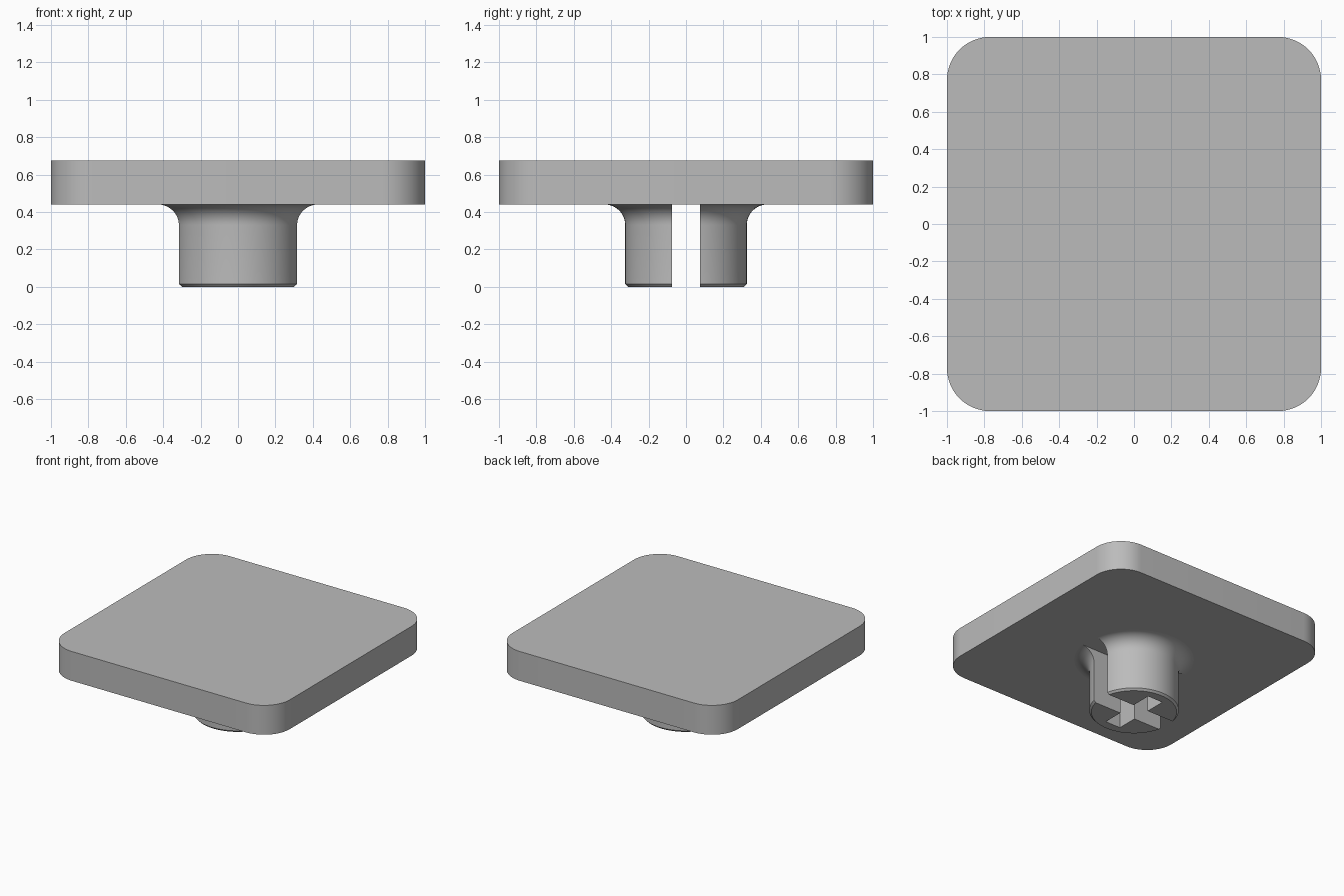
import bpy, bmesh, math
from mathutils import Matrix, Vector

default = bpy.data.objects.get("Cube")
if default:
    bpy.data.objects.remove(default, do_unlink=True)

grey = bpy.data.materials.new("plain grey")
grey.use_nodes = True
colour = (0.5, 0.5, 0.5, 1)
grey.diffuse_color = colour
grey.node_tree.nodes["Principled BSDF"].inputs["Base Color"].default_value = colour

PLATE_BOTTOM, PLATE_TOP = 0.44, 0.675
CORNER = 0.23
STEM_R, FILLET, CHAMFER = 0.325, 0.11, 0.015


def make_object(name, bm):
    bmesh.ops.recalc_face_normals(bm, faces=bm.faces[:])
    mesh = bpy.data.meshes.new(name)
    bm.to_mesh(mesh)
    bm.free()
    obj = bpy.data.objects.new(name, mesh)
    bpy.context.collection.objects.link(obj)
    mesh.materials.append(grey)
    return obj


def smooth(obj):
    bpy.ops.object.select_all(action='DESELECT')
    obj.select_set(True)
    bpy.context.view_layer.objects.active = obj
    bpy.ops.object.shade_smooth_by_angle(angle=math.radians(30))


def box(name, half_x, half_y):
    bm = bmesh.new()
    bmesh.ops.create_cube(bm, size=2, matrix=Matrix.Diagonal((half_x, half_y, 0.5, 1)))
    obj = make_object(name, bm)
    obj.hide_render = True
    return obj


# Plate: rounded square outline pulled up
bm = bmesh.new()
steps = 16
outline = []
for quarter in range(4):
    mid = math.pi / 4 + quarter * math.pi / 2
    cx = math.copysign(1 - CORNER, math.cos(mid))
    cy = math.copysign(1 - CORNER, math.sin(mid))
    for i in range(steps + 1):
        a = (quarter + i / steps) * math.pi / 2
        outline.append(bm.verts.new((cx + CORNER * math.cos(a),
                                     cy + CORNER * math.sin(a), PLATE_BOTTOM)))
base = bm.faces.new(outline)
top = bmesh.ops.extrude_face_region(bm, geom=[base], use_keep_orig=True)
bmesh.ops.translate(bm, vec=Vector((0, 0, PLATE_TOP - PLATE_BOTTOM)),
                    verts=[v for v in top["geom"] if isinstance(v, bmesh.types.BMVert)])
smooth(make_object("plate", bm))

# Stem: chamfered foot, straight wall and flared fillet under the plate
profile = [(STEM_R - CHAMFER, 0), (STEM_R, CHAMFER)]
for i in range(11):
    a = i / 10 * math.pi / 2
    profile.append((STEM_R + FILLET * (1 - math.cos(a)),
                    PLATE_BOTTOM - FILLET * (1 - math.sin(a))))
bm = bmesh.new()
sides = 64
rings = [[bm.verts.new((r * math.cos(s * math.tau / sides),
                        r * math.sin(s * math.tau / sides), z))
          for s in range(sides)] for r, z in profile]
for low, high in zip(rings, rings[1:]):
    for s in range(sides):
        t = (s + 1) % sides
        bm.faces.new((low[s], low[t], high[t], high[s]))
bm.faces.new(rings[0])
bm.faces.new(rings[-1])
stem = make_object("stem", bm)

# Cross socket: one slot runs right through, the other stays inside the wall
cutters = [box("through_slot_cutter", 0.6, 0.075), box("short_slot_cutter", 0.067, 0.24)]
bpy.context.view_layer.objects.active = stem
for cutter in cutters:
    cut = stem.modifiers.new(cutter.name, 'BOOLEAN')
    cut.operation = 'DIFFERENCE'
    cut.solver = 'EXACT'
    cut.object = cutter
    bpy.ops.object.modifier_apply(modifier=cut.name)
    bpy.data.objects.remove(cutter, do_unlink=True)
smooth(stem)
